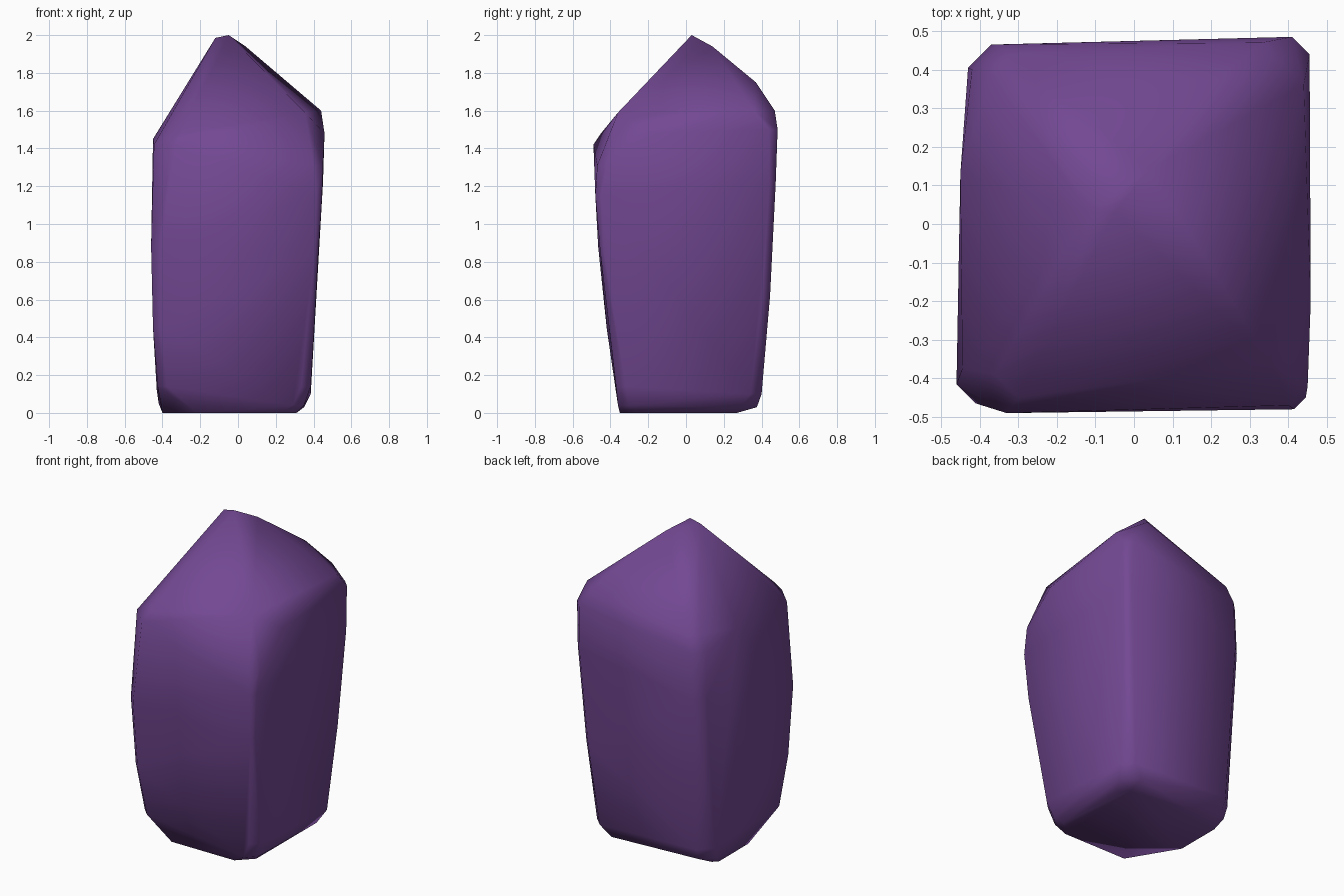
import bpy, bmesh

# One edge path per crystal corner, bottom to top: (x, y, z, chamfer)
corners = {
    "front_left": [(-.425, -.375, .14, .05), (-.45, -.42, .45, .04), (-.46, -.465, .88, .05),
                   (-.445, -.49, 1.42, .115), (-.36, -.45, 1.48, .06)],
    "front_right": [(.31, -.35, 0, .09), (.35, -.36, .04, .06), (.385, -.37, .14, .05),
                    (.425, -.455, .86, .02), (.445, -.48, 1.15, .03), (.45, -.47, 1.31, .05),
                    (.355, -.36, 1.59, 0)],
    "back_right": [(.31, .27, 0, .06), (.35, .375, .03, .09), (.385, .40, .10, .06),
                   (.415, .445, .62, .04), (.45, .475, 1.22, .035), (.455, .485, 1.50, .045),
                   (.44, .47, 1.60, .11)],
    "back_left": [(-.40, .27, 0, .03), (-.42, .37, .05, .07), (-.43, .40, .12, .08),
                  (-.43, .465, 1.1, .06), (-.42, .465, 1.39, .065), (-.37, .44, 1.49, .05)],
}
# Tip and the ridge running to the back right shoulder
tip = [(-.05, .03, 2.0), (-.12, .03, 1.985), (.04, .14, 1.94), (.21, .37, 1.75)]
# Shoulder points in the middle of the side faces, and the cut base corner
extra = [(-.45, .13, 1.45), (.458, -.2, 1.48), (-.40, -.05, 0), (-.22, -.35, 0)]

bm = bmesh.new()
for path in corners.values():
    for x, y, z, c in path:
        sx, sy = (1 if x > 0 else -1), (1 if y > 0 else -1)
        bm.verts.new((x, y - sy * c, z))
        if c:
            bm.verts.new((x - sx * c, y, z))
for p in tip + extra:
    bm.verts.new(p)

# Wrap the edge paths in a convex gem surface
bmesh.ops.convex_hull(bm, input=bm.verts[:])
loose = [v for v in bm.verts if not v.link_faces]
bmesh.ops.delete(bm, geom=loose, context='VERTS')
bmesh.ops.recalc_face_normals(bm, faces=bm.faces[:])
for f in bm.faces:
    f.smooth = True

mesh = bpy.data.meshes.new("crystal")
bm.to_mesh(mesh)
bm.free()
crystal = bpy.data.objects.new("crystal", mesh)
bpy.context.collection.objects.link(crystal)

mat = bpy.data.materials.new("purple")
mat.diffuse_color = (.17, .065, .29, 1)
mesh.materials.append(mat)
